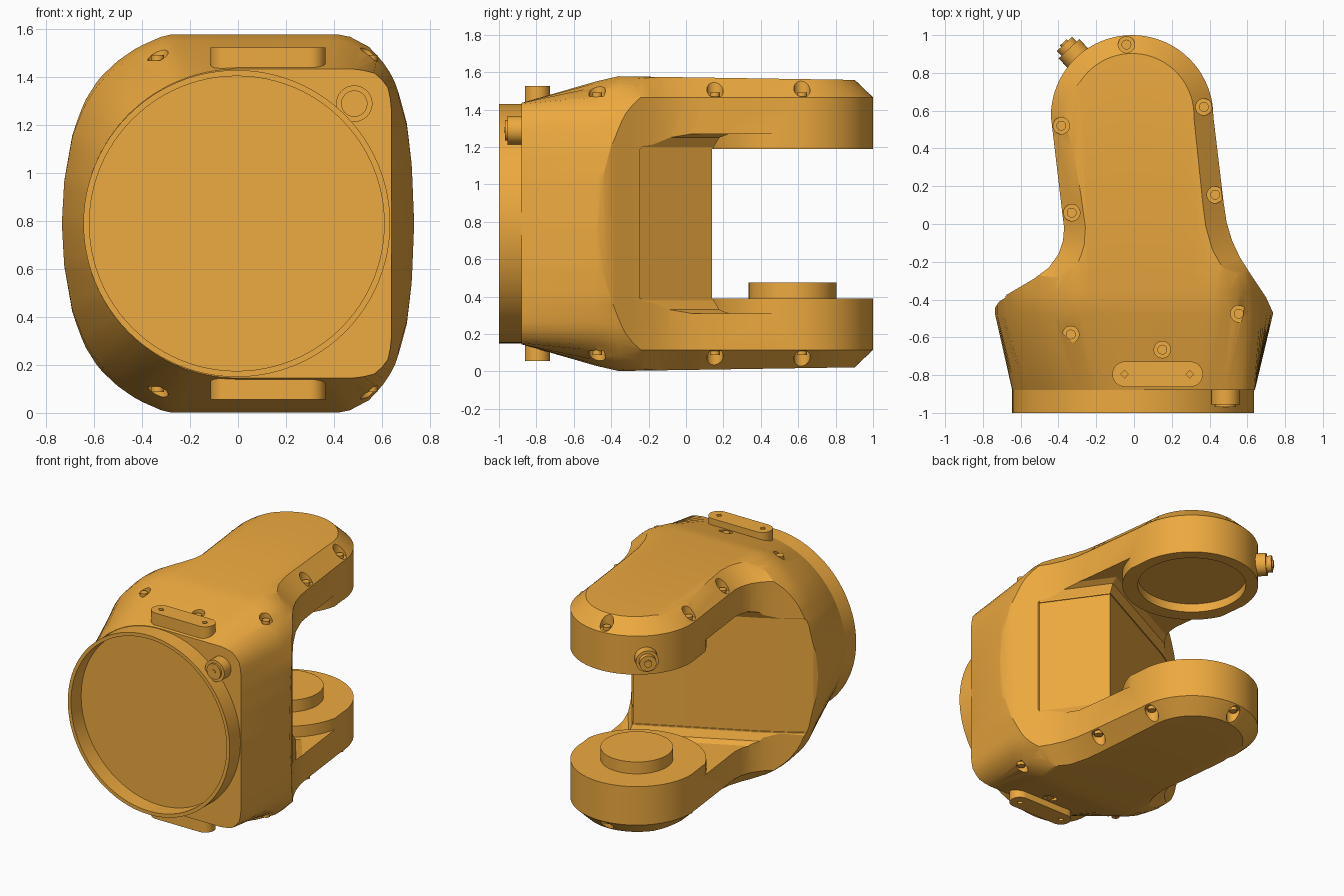
import bpy, bmesh, math
from mathutils import Vector, Matrix

if "Cube" in bpy.data.objects:
    bpy.data.objects.remove(bpy.data.objects["Cube"])

MID = 0.79            # mirror height
HUB = (-0.01, 0.57)   # fork hub axis


def finish(name, bm):
    bmesh.ops.recalc_face_normals(bm, faces=bm.faces)
    me = bpy.data.meshes.new(name)
    bm.to_mesh(me)
    bm.free()
    ob = bpy.data.objects.new(name, me)
    bpy.context.collection.objects.link(ob)
    return ob


def loft(name, rings):
    bm = bmesh.new()
    vs = [[bm.verts.new(p) for p in r] for r in rings]
    n = len(rings[0])
    for a, b in zip(vs, vs[1:]):
        for i in range(n):
            j = (i + 1) % n
            bm.faces.new((a[i], a[j], b[j], b[i]))
    bm.faces.new(vs[0][::-1])
    bm.faces.new(vs[-1])
    return finish(name, bm)


def inset(pts, d):
    out, n = [], len(pts)
    for i in range(n):
        p, a, b = Vector(pts[i]), Vector(pts[i - 1]), Vector(pts[(i + 1) % n])
        e1, e2 = (p - a).normalized(), (b - p).normalized()
        n1, n2 = Vector((-e1.y, e1.x)), Vector((-e2.y, e2.x))
        out.append(tuple(p + (n1 + n2) * d / (1 + n1.dot(n2))))
    return out


def stack(name, pts, layers):
    # plan outline lofted upwards through (height, inset) layers
    return loft(name, [[(x, y, z) for x, y in inset(pts, d)] for z, d in layers])


def cylinders(name, items, seg=64):
    # items: (start, end, radius)
    bm = bmesh.new()
    for a, b, r in items:
        a, b = Vector(a), Vector(b)
        rot = (b - a).to_track_quat('Z', 'Y').to_matrix().to_4x4()
        bmesh.ops.create_cone(bm, cap_ends=True, segments=seg, radius1=r, radius2=r,
                              depth=(b - a).length, matrix=Matrix.Translation((a + b) / 2) @ rot)
    return finish(name, bm)


def boolean(ob, cutter, op='DIFFERENCE'):
    m = ob.modifiers.new("cut", 'BOOLEAN')
    m.operation, m.object, m.solver = op, cutter, 'EXACT'
    bpy.context.view_layer.objects.active = ob
    bpy.ops.object.modifier_apply(modifier=m.name)
    bpy.data.objects.remove(cutter)


def section(upper, y, zs=1.0, n=128):
    # samples an upper-half outline by angle and mirrors it downwards
    ring = []
    for k in range(n):
        t = 2 * math.pi * k / n
        a = min(t, 2 * math.pi - t)
        d = Vector((math.cos(a), math.sin(a)))
        for p, q in zip(upper, upper[1:]):
            if math.atan2(p[1], p[0]) - 1e-6 <= a <= math.atan2(q[1], q[0]) + 1e-6:
                e = Vector(q) - Vector(p)
                v = d * ((p[0] * e.y - p[1] * e.x) / (d.x * e.y - d.y * e.x))
                break
        ring.append((v.x, y, MID + zs * v.y * (1 if t <= math.pi else -1)))
    return ring


# plan outline with chamfered top and bottom
arc = [(HUB[0] + 0.43 * math.cos(math.pi * i / 40), HUB[1] + 0.43 * math.sin(math.pi * i / 40))
       for i in range(41)]
plan = [(-0.76, -0.95), (0.76, -0.95), (0.745, -0.49), (0.70, -0.39), (0.62, -0.27), (0.56, -0.175),
        (0.52, -0.09), (0.49, 0.01), (0.475, 0.11)] + arc + \
       [(-0.38, 0.06), (-0.37, -0.02), (-0.376, -0.09), (-0.40, -0.16), (-0.45, -0.23),
        (-0.53, -0.29), (-0.70, -0.39), (-0.74, -0.45)]
body = stack("fork_housing", plan, ((-0.005, 0.125), (0.115, 0), (1.465, 0), (1.585, 0.125)))

# front envelope: half round, half square at the flange, swelling to the shoulder
front = [(0.64, 0), (0.64, 0.5), (0.625, 0.57), (0.58, 0.625), (0.5, 0.645), (0, 0.645)] + \
        [(0.645 * math.cos(math.radians(a)), 0.645 * math.sin(math.radians(a))) for a in range(95, 181, 5)]
wide = [(0.735, 0), (0.725, 0.25), (0.705, 0.42), (0.66, 0.58), (0.62, 0.655), (0.55, 0.735), (0.45, 0.788),
        (-0.3, 0.788), (-0.42, 0.735), (-0.5, 0.68), (-0.58, 0.605), (-0.64, 0.51), (-0.69, 0.38),
        (-0.725, 0.18), (-0.735, 0)]
boolean(body, loft("envelope", [section(front, -0.88), section(wide, -0.48, 0.965),
                                section(wide, -0.36), section(wide, 1.05, 0.972)]), 'INTERSECT')

# gap between the fork arms, bounded by the slanted web
wall = [(0.595, -0.245), (1.2, -0.245), (1.2, 1.3), (-1.2, 1.3), (-1.2, -0.71), (-0.72, -0.415),
        (-0.58, -0.328), (-0.42, -0.235), (0.32, 0.14)]
boolean(body, stack("gap", wall, ((0.39, 0), (1.19, 0))))

# necks scooped thinner outside the round hubs, with eased corners
scoop = stack("scoop", wall, ((0.31, 0.07), (0.33, 0.03), (0.38, 0.006),
                              (1.20, 0.006), (1.25, 0.03), (1.27, 0.07)))
boolean(scoop, cylinders("hub_keep", [((*HUB, 0), (*HUB, 1.6), 0.45)]))
boolean(body, scoop)

# bearing recess under the upper hub
boolean(body, cylinders("recess", [((*HUB, 1.1), (*HUB, 1.25), 0.35)]))

# screw pockets and screws, top and bottom
spots = [(-0.04, 0.95), (-0.385, 0.52), (0.37, 0.62), (-0.33, 0.06), (0.43, 0.155),
         (0.15, -0.665), (0.555, -0.475), (-0.335, -0.585)]


def both(z0, z1, r):
    return [((x, y, MID + s * (z0 - MID)), (x, y, MID + s * (z1 - MID)), r)
            for x, y in spots for s in (1, -1)]


boolean(body, cylinders("pockets", both(1.47, 1.7, 0.044), 24))
screws = cylinders("cover_screws", both(1.44, 1.492, 0.026), 20)

# lower hub bearing disc
pin = cylinders("bearing_disc", [((*HUB, 0.35), (*HUB, 0.475), 0.235)])

# round mounting flange with dish
C = (-0.005, MID)
flange = cylinders("mounting_flange", [((C[0], -1, C[1]), (C[0], -0.86, C[1]), 0.64)], 96)
boolean(flange, cylinders("dish", [((C[0], -1.1, C[1]), (C[0], -0.885, C[1]), 0.615)], 96))

# slim lugs above and below the flange
parts = [body, screws, pin, flange]
for side, (z0, z1) in (("top", (1.41, 1.525)), ("bottom", (0.055, 0.17))):
    stadium = [(0.125 + sx * 0.173 + 0.067 * math.cos(t), -0.795 + 0.067 * math.sin(t))
               for sx, t0 in ((1, -math.pi / 2), (-1, math.pi / 2))
               for t in [t0 + math.pi * i / 16 for i in range(17)]]
    lug = stack(side + "_lug", stadium, ((z0, 0), (z1, 0)))
    tip = 1.525 if side == "top" else 0.055
    boolean(lug, cylinders("lug_holes", [((x, -0.795, tip - 0.03), (x, -0.795, tip + 0.03), 0.02)
                                         for x in (-0.05, 0.295)], 4))
    parts.append(lug)


# stepped plugs: one beside the flange, one on the upper hub
def plug(name, base, axis, steps):
    base, axis = Vector(base), Vector(axis).normalized()
    return cylinders(name, [(base, base + axis * h, r) for h, r in steps], 32)


parts.append(plug("front_plug", (0.485, -0.8, 1.29), (0, -1, 0),
                  ((0.155, 0.076), (0.168, 0.055), (0.172, 0.014))))
ang = math.radians(133)
ax = (math.cos(ang), math.sin(ang), 0)
parts.append(plug("hub_plug", (HUB[0] + 0.38 * ax[0], HUB[1] + 0.38 * ax[1], 1.31), ax,
                  ((0.065, 0.06), (0.11, 0.075), (0.145, 0.055), (0.155, 0.025))))

# smooth shading with crisp edges
mat = bpy.data.materials.new("orange_paint")
mat.diffuse_color = (0.85, 0.40, 0.05, 1)
mat.use_nodes = True
mat.node_tree.nodes["Principled BSDF"].inputs["Base Color"].default_value = mat.diffuse_color
for ob in parts:
    bpy.ops.object.select_all(action='DESELECT')
    ob.select_set(True)
    bpy.context.view_layer.objects.active = ob
    bpy.ops.object.shade_smooth_by_angle(angle=math.radians(25))
    ob.data.materials.clear()
    ob.data.materials.append(mat)
